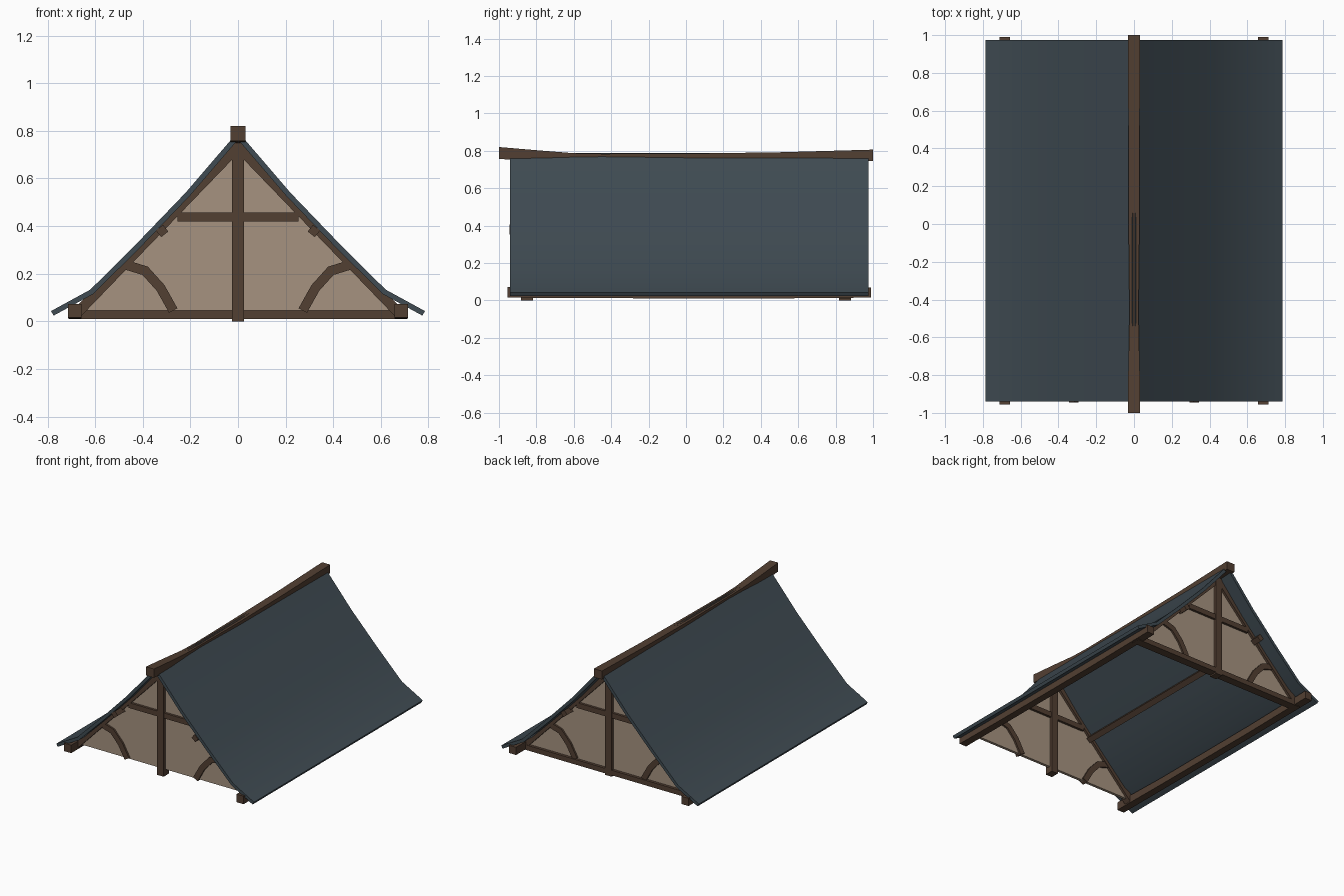
import bpy, bmesh
from mathutils import Vector

if "Cube" in bpy.data.objects:
    bpy.data.objects.remove(bpy.data.objects["Cube"])


def material(name, rgb):
    m = bpy.data.materials.new(name)
    m.diffuse_color = (*rgb, 1)
    m.use_nodes = True
    m.node_tree.nodes["Principled BSDF"].inputs["Base Color"].default_value = m.diffuse_color
    return m


WOOD = material("dark_timber", (0.085, 0.05, 0.032))
SLATE = material("slate", (0.05, 0.07, 0.085))
PLASTER = material("plaster", (0.38, 0.29, 0.215))


def finish(name, bm, mat):
    bmesh.ops.recalc_face_normals(bm, faces=bm.faces)
    me = bpy.data.meshes.new(name)
    bm.to_mesh(me)
    bm.free()
    me.materials.append(mat)
    ob = bpy.data.objects.new(name, me)
    bpy.context.collection.objects.link(ob)
    return ob


def loft(name, sections, mat):
    """Skin a list of closed 3D sections and cap both ends."""
    bm = bmesh.new()
    rings = [[bm.verts.new(p) for p in s] for s in sections]
    n = len(rings[0])
    for a, b in zip(rings, rings[1:]):
        for i in range(n):
            j = (i + 1) % n
            bm.faces.new((a[i], a[j], b[j], b[i]))
    bm.faces.new(rings[0])
    bm.faces.new(rings[-1])
    return finish(name, bm, mat)


def strip(name, path, lo, hi, y0, y1, mat, s=1):
    """Bar following an xz path, offset lo..hi along its normal, y0..y1 deep."""
    pts = [Vector(p) for p in path]
    sections = []
    for i, p in enumerate(pts):
        d1 = (p - pts[i - 1]).normalized() if i else None
        d2 = (pts[i + 1] - p).normalized() if i < len(pts) - 1 else None
        d = ((d1 or d2) + (d2 or d1)).normalized()
        n = Vector((-d.y, d.x)) / d.dot(d1 or d2)
        a, b = p + n * lo, p + n * hi
        sections.append([(s * a.x, y0, a.y), (s * b.x, y0, b.y),
                         (s * b.x, y1, b.y), (s * a.x, y1, a.y)])
    return loft(name, sections, mat)


def beam(name, stations, mat, x=0):
    """Lengthwise beam from (y, half width, bottom, top) stations."""
    return loft(name, [[(x - w, y, b), (x + w, y, b), (x + w, y, t), (x - w, y, t)]
                       for y, w, b, t in stations], mat)


# sagging ridge beam
beam("ridge_beam", [(-1, .032, .757, .82), (-.8, .031, .742, .803), (-.6, .026, .728, .787),
                    (-.45, .024, .725, .784), (0, .029, .725, .785),
                    (.5, .030, .733, .792), (1, .032, .745, .806)], WOOD)

for s, side in ((-1, "left"), (1, "right")):
    # flared roof slope
    roof = strip(side + "_roof_slope", [(.008, .787), (.22, .54), (.42, .332), (.62, .133), (.785, .043)],
                 -.022, 0, -.94, .975, SLATE, s)
    bpy.ops.object.select_all(action='DESELECT')
    roof.select_set(True)
    bpy.context.view_layer.objects.active = roof
    bpy.ops.object.shade_smooth_by_angle(angle=.6)
    # eave plate and mid purlin
    beam(side + "_eave_plate", [(-.955, .028, .015, .072), (-.5, .026, .012, .062),
                                (.4, .026, .01, .062), (.99, .028, .015, .07)], WOOD, s * .685)
    strip(side + "_purlin", [(.304, .391), (.334, .367)], -.018, .018, -.945, .93, WOOD, s)

for y, end in ((-.85, "front"), (.85, "back")):
    y0, y1 = y - .027, y + .027
    # plaster infill
    tri = [(-.645, .045), (.645, .045), (0, .73)]
    loft(end + "_wall", [[(x, y + d, z) for x, z in tri] for d in (-.01, .01)], PLASTER)
    # king post and collar
    strip(end + "_king_post", [(0, 0), (0, .755)], -.026, .026, y0 - .004, y1 + .004, WOOD)
    strip(end + "_collar", [(-.255, .437), (.255, .437)], -.019, .019, y0, y1, WOOD)
    for s, side in ((-1, "left"), (1, "right")):
        # rafter and curved brace
        strip(f"{end}_{side}_rafter", [(.012, .722), (.675, .035)], -.021, .021, y0, y1, WOOD, s)
        strip(f"{end}_{side}_brace", [(.465, .235), (.39, .212), (.325, .14), (.272, .045)],
              -.02, .02, y0 + .004, y1 - .004, WOOD, s)

# tie beam, back gable only
strip("back_tie_beam", [(-.70, .028), (.70, .028)], -.018, .018, .82, .88, WOOD)
